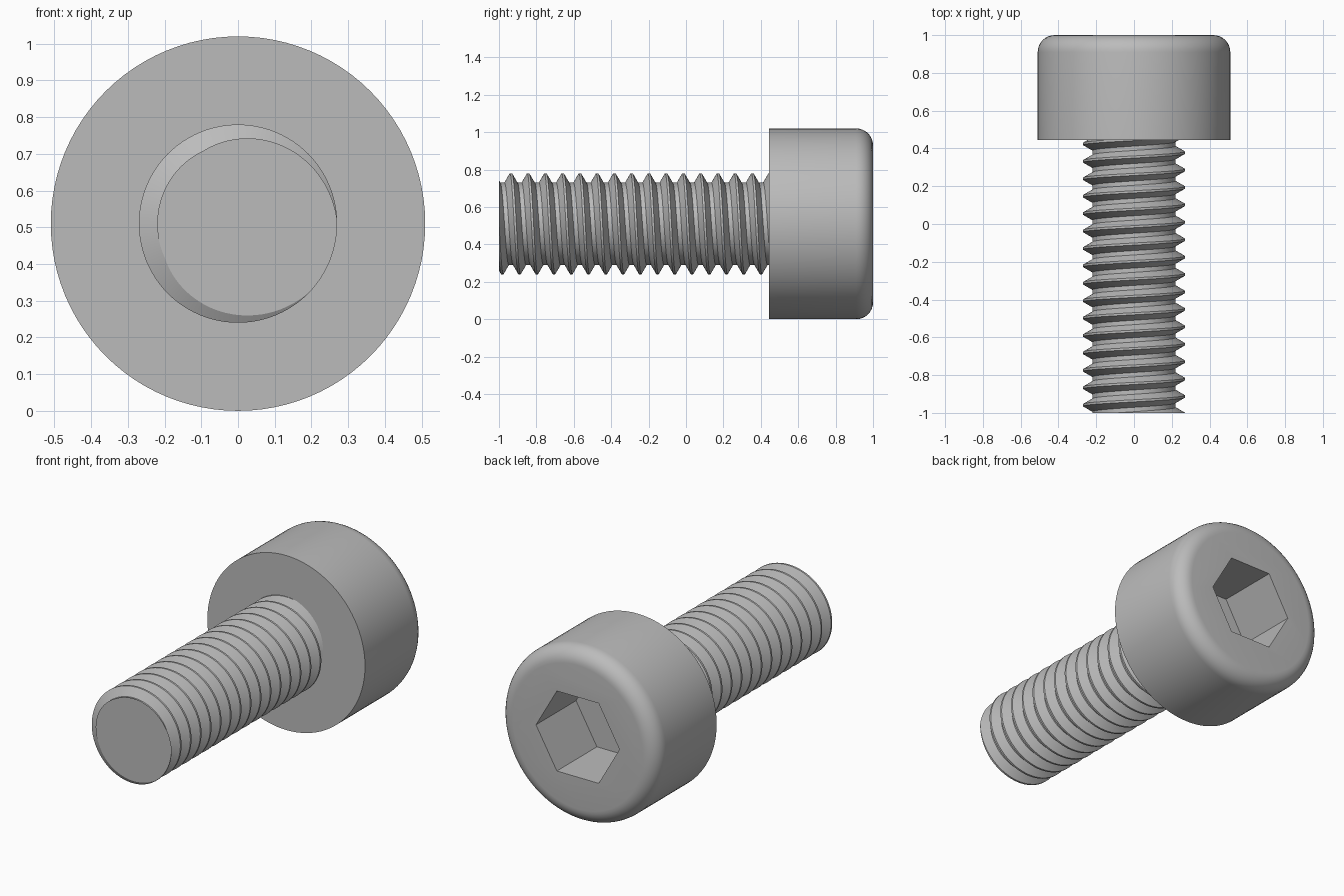
import bpy, bmesh
from math import sin, cos, pi, radians
from mathutils import Vector

if "Cube" in bpy.data.objects:
    bpy.data.objects.remove(bpy.data.objects["Cube"], do_unlink=True)

AXIS_Z = 0.51                      # height of the screw axis
HEAD_R, HEAD_BACK, HEAD_FRONT, FILLET = 0.51, 1.0, 0.445, 0.09
CREST_R, ROOT_R, PITCH = 0.27, 0.22, 0.0922
SEGMENTS = 96

steel = bpy.data.materials.new("steel grey")
steel.use_nodes = True
colour = (0.5, 0.5, 0.5, 1)
steel.diffuse_color = colour
steel.node_tree.nodes["Principled BSDF"].inputs["Base Color"].default_value = colour


def around(r, angle, y):
    """Point at a radius and angle about the screw axis."""
    return Vector((r * sin(angle), y, AXIS_Z + r * cos(angle)))


def make_object(name, bm):
    bmesh.ops.recalc_face_normals(bm, faces=bm.faces)
    mesh = bpy.data.meshes.new(name)
    bm.to_mesh(mesh)
    bm.free()
    obj = bpy.data.objects.new(name, mesh)
    bpy.context.collection.objects.link(obj)
    mesh.materials.append(steel)
    return obj


def lathe(name, profile, sides, start=0.0):
    """Closed solid from (radius, y) rings, capped at both ends."""
    bm = bmesh.new()
    rings = [[bm.verts.new(around(r, start + 2 * pi * i / sides, y))
              for i in range(sides)] for r, y in profile]
    for a, b in zip(rings, rings[1:]):
        for i in range(sides):
            j = (i + 1) % sides
            bm.faces.new((a[i], a[j], b[j], b[i]))
    bm.faces.new(rings[0])
    bm.faces.new(rings[-1])
    return make_object(name, bm)


def activate(obj):
    bpy.ops.object.select_all(action='DESELECT')
    obj.select_set(True)
    bpy.context.view_layer.objects.active = obj


# Cylindrical head with a rounded outer rim
profile = [(HEAD_R, HEAD_FRONT)]
for i in range(9):
    t = pi / 2 * i / 8
    profile.append((HEAD_R - FILLET * (1 - cos(t)), HEAD_BACK - FILLET * (1 - sin(t))))
head = lathe("head", profile, SEGMENTS)

# Hexagonal drive socket, corners pointing sideways
socket = lathe("socket_cutter", [(0.27, 0.63), (0.27, 1.1)], 6, pi / 2)
socket.hide_render = True
cut = head.modifiers.new("socket", 'BOOLEAN')
cut.operation = 'DIFFERENCE'
cut.solver = 'EXACT'
cut.object = socket
activate(head)
bpy.ops.object.modifier_apply(modifier=cut.name)
bpy.data.objects.remove(socket, do_unlink=True)

# Right-handed threaded shank: flat crest, flank, flat root, flank
tooth = [(-1 / 16, CREST_R), (1 / 16, CREST_R), (3 / 8, ROOT_R), (5 / 8, ROOT_R)]
bm = bmesh.new()
columns = []
for i in range(SEGMENTS + 1):
    turn = i / SEGMENTS
    columns.append([bm.verts.new(around(r, 2 * pi * turn, -0.936 + PITCH * (k + f + turn)))
                    for k in range(-3, 18) for f, r in tooth])
for a, b in zip(columns, columns[1:]):
    for j in range(len(a) - 1):
        bm.faces.new((a[j], b[j], b[j + 1], a[j + 1]))
bmesh.ops.remove_doubles(bm, verts=bm.verts, dist=0.0001)

# Cut the shank square at the tip and just inside the head
for y, direction in ((-1.0, -1), (HEAD_FRONT + 0.02, 1)):
    bmesh.ops.bisect_plane(bm, geom=bm.verts[:] + bm.edges[:] + bm.faces[:],
                           plane_co=(0, y, 0), plane_no=(0, direction, 0),
                           clear_outer=True)
bmesh.ops.holes_fill(bm, edges=[e for e in bm.edges if e.is_boundary], sides=0)
shank = make_object("threaded_shank", bm)

for obj in (head, shank):
    activate(obj)
    bpy.ops.object.shade_smooth_by_angle(angle=radians(25))
